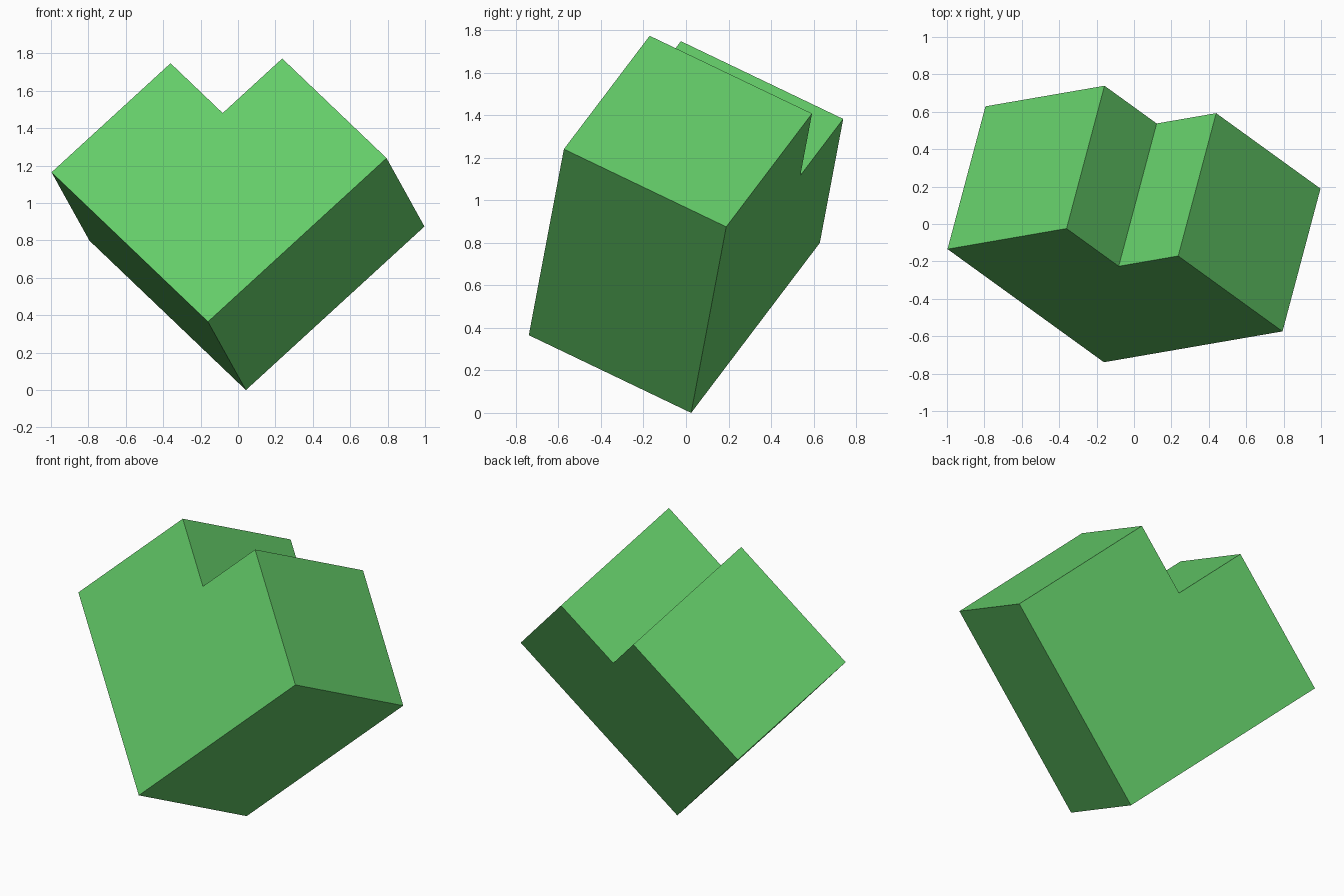
import bpy, bmesh
from mathutils import Vector

if "Cube" in bpy.data.objects:
    bpy.data.objects.remove(bpy.data.objects["Cube"])

# Tilted right-angled frame: two profile directions and the depth direction
u = Vector((0.955, 0.165, 0.875)).normalized()
v = Vector((-0.835, 0.605, 0.80))
v = (v - u * v.dot(u)).normalized()
w = v.cross(u)
origin = Vector((-0.163, -0.735, 0.368))
unit = 0.4351  # the block is 3 x 3 x 2 units with a 1-unit corner notch

# Notched square profile, extruded through the depth
profile = [(0, 0), (3, 0), (3, 2), (2, 2), (2, 3), (0, 3)]
bm = bmesh.new()
face = bm.faces.new([bm.verts.new(origin + (u * a + v * b) * unit) for a, b in profile])
ext = bmesh.ops.extrude_face_region(bm, geom=[face])
bmesh.ops.translate(bm, vec=w * 2 * unit,
                    verts=[g for g in ext["geom"] if isinstance(g, bmesh.types.BMVert)])
bmesh.ops.recalc_face_normals(bm, faces=bm.faces)

# Rest the lowest corner on the ground, centred
lo = [min(p.co[i] for p in bm.verts) for i in range(3)]
hi = [max(p.co[i] for p in bm.verts) for i in range(3)]
bmesh.ops.translate(bm, verts=bm.verts,
                    vec=Vector((-(lo[0] + hi[0]) / 2, -(lo[1] + hi[1]) / 2, -lo[2])))

mesh = bpy.data.meshes.new("notched_block")
bm.to_mesh(mesh)
bm.free()
block = bpy.data.objects.new("notched_block", mesh)
bpy.context.collection.objects.link(block)

# Green
green = bpy.data.materials.new("green")
green.diffuse_color = (0.127, 0.60, 0.14, 1)
green.use_nodes = True
green.node_tree.nodes["Principled BSDF"].inputs["Base Color"].default_value = green.diffuse_color
mesh.materials.append(green)
